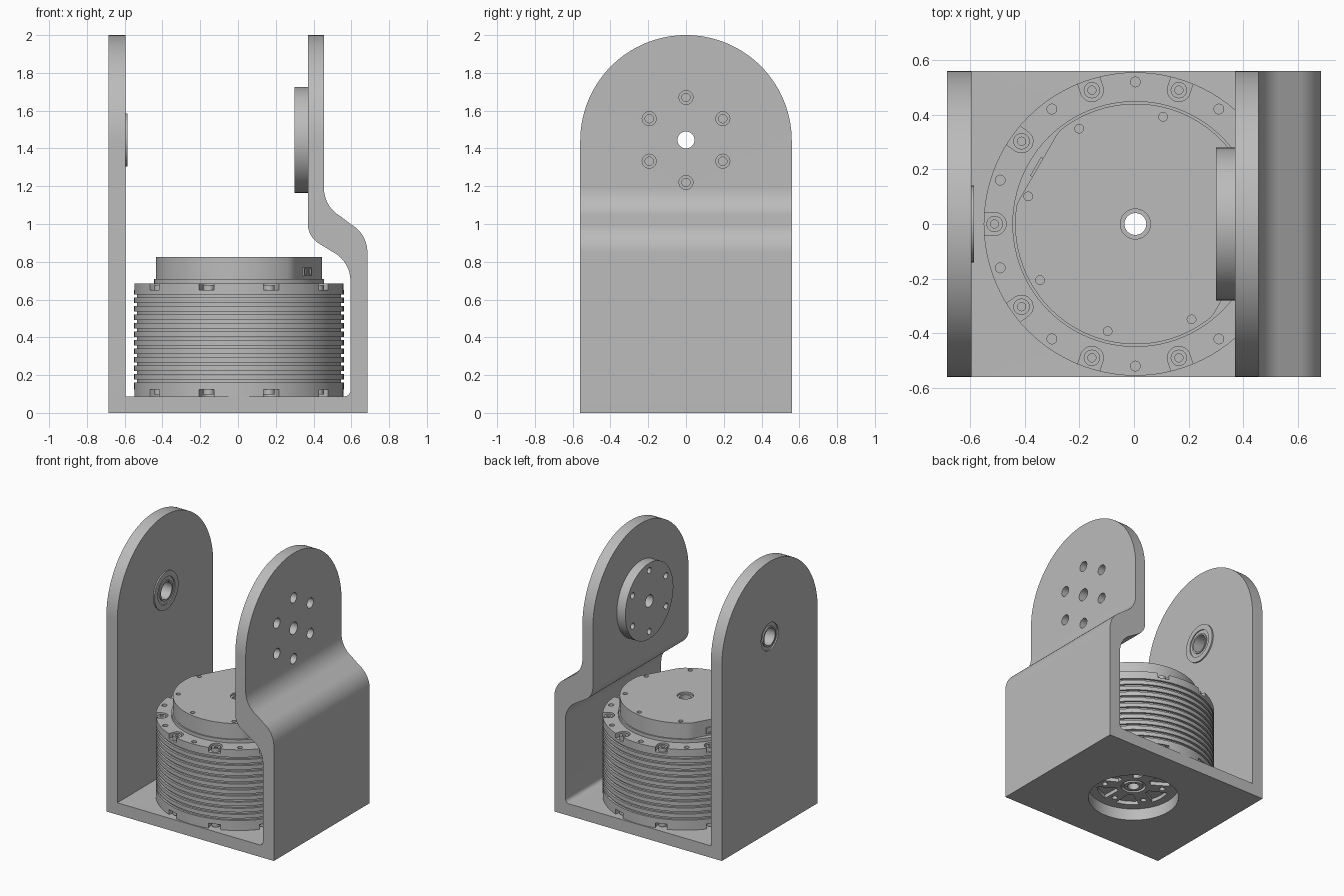
import bpy, bmesh
from math import sin, cos, pi, radians
from mathutils import Matrix

if "Cube" in bpy.data.objects:
    bpy.data.objects.remove(bpy.data.objects["Cube"])

grey = bpy.data.materials.new("machined grey")
grey.use_nodes = True
grey.diffuse_color = (0.5, 0.5, 0.5, 1)
grey.node_tree.nodes["Principled BSDF"].inputs["Base Color"].default_value = (0.5, 0.5, 0.5, 1)

# Local (u, v, w) axes: shapes are drawn in u, v and extended along w
ALONG_Z = Matrix.Identity(4)
ALONG_X = Matrix(((0, 0, 1, 0), (1, 0, 0, 0), (0, 1, 0, 0), (0, 0, 0, 1)))
ALONG_Y = Matrix(((1, 0, 0, 0), (0, 0, 1, 0), (0, 1, 0, 0), (0, 0, 0, 1)))
MOTOR = Matrix.Translation((0.005, 0, 0))
PIVOT = Matrix.Translation((0, 0, 1.445)) @ ALONG_X


def arc(cx, cy, r, a0, a1, n=16):
    angles = [radians(a0 + (a1 - a0) * i / n) for i in range(n + 1)]
    return [(cx + r * cos(a), cy + r * sin(a)) for a in angles]


def circle(cx, cy, r, n=32):
    return arc(cx, cy, r, 0, 360, n)[:-1]


def prism(bm, poly, w0, w1, mat=ALONG_Z):
    low = [bm.verts.new(mat @ Matrix.Translation((u, v, w0)).translation) for u, v in poly]
    high = [bm.verts.new(mat @ Matrix.Translation((u, v, w1)).translation) for u, v in poly]
    bm.faces.new(low)
    bm.faces.new(high[::-1])
    for i in range(len(poly)):
        j = (i + 1) % len(poly)
        bm.faces.new((low[i], high[i], high[j], low[j]))


def lathe(bm, profile, mat=ALONG_Z, n=96):
    """Revolve a closed (radius, w) outline about the w axis."""
    rings = []
    for k in range(n):
        a = 2 * pi * k / n
        rings.append([bm.verts.new(mat @ Matrix.Translation((r * cos(a), r * sin(a), w)).translation)
                      for r, w in profile])
    for k in range(n):
        p, q = rings[k], rings[(k + 1) % n]
        for i in range(len(profile)):
            j = (i + 1) % len(profile)
            if profile[i][0] or profile[j][0]:
                bm.faces.new((p[i], q[i], q[j], p[j]))


def finish(bm, name):
    bmesh.ops.remove_doubles(bm, verts=bm.verts, dist=1e-5)
    bmesh.ops.dissolve_degenerate(bm, edges=bm.edges, dist=1e-6)
    bmesh.ops.recalc_face_normals(bm, faces=bm.faces)
    mesh = bpy.data.meshes.new(name)
    bm.to_mesh(mesh)
    bm.free()
    mesh.materials.append(grey)
    ob = bpy.data.objects.new(name, mesh)
    bpy.context.collection.objects.link(ob)
    return ob


def boolean(ob, bm, operation="DIFFERENCE"):
    cutter = finish(bm, "cutter")
    mod = ob.modifiers.new("cut", "BOOLEAN")
    mod.operation, mod.solver, mod.object = operation, "EXACT", cutter
    bpy.context.view_layer.objects.active = ob
    bpy.ops.object.modifier_apply(modifier=mod.name)
    bpy.data.objects.remove(cutter)


def smooth(ob):
    bpy.ops.object.select_all(action="DESELECT")
    ob.select_set(True)
    bpy.context.view_layer.objects.active = ob
    bpy.ops.object.shade_smooth_by_angle(angle=radians(28))


def turned(degrees):
    return MOTOR @ Matrix.Rotation(radians(degrees), 4, "Z")


# Bracket: U section with a cranked arm, trimmed to a rounded arch
section = [(-0.685, 0), (0.685, 0)]
section += arc(0.515, 0.85, 0.17, 0, 60) + arc(0.625, 1.19, 0.17, 240, 180)
section += [(0.455, 2.1), (0.37, 2.1)]
section += arc(0.49, 1.0, 0.12, 180, 240) + arc(0.425, 0.70, 0.17, 60, 0)
section += arc(0.565, 0.118, 0.03, 0, -90, 8)
section += [(-0.595, 0.088), (-0.595, 2.1), (-0.685, 2.1)]
bm = bmesh.new()
prism(bm, section, -0.6, 0.6, ALONG_Y)
bracket = finish(bm, "bracket")
bm = bmesh.new()
prism(bm, [(-0.56, -0.1), (0.56, -0.1)] + arc(0, 1.44, 0.56, 0, 180, 64), -0.8, 0.8, ALONG_X)
boolean(bracket, bm, "INTERSECT")

# Bracket openings: motor flange, bearing seat, pivot and bolt holes
bolts = [arc(0, 0, 0.225, 30 + 60 * k, 0, 1)[0] for k in range(6)]
bm = bmesh.new()
prism(bm, circle(0.005, 0, 0.31, 64), -0.1, 0.2)
prism(bm, circle(0, 0, 0.11, 48), -0.8, -0.5, PIVOT)
prism(bm, circle(0, 0, 0.045), 0.3, 0.5, PIVOT)
for u, v in bolts:
    prism(bm, circle(u, v, 0.037), 0.3, 0.5, PIVOT)
boolean(bracket, bm)
smooth(bracket)

# Pivot disc on the inside of the cranked arm
bm = bmesh.new()
prism(bm, circle(0, 0, 0.28, 96), 0.30, 0.37, PIVOT)
disc = finish(bm, "pivot_disc")
bm = bmesh.new()
prism(bm, circle(0, 0, 0.045), 0.2, 0.5, PIVOT)
for u, v in bolts:
    prism(bm, circle(u, v, 0.022), 0.2, 0.5, PIVOT)
boolean(disc, bm)
smooth(disc)

# Flanged bearing in the straight arm
bm = bmesh.new()
lathe(bm, [(0.063, -0.685), (0.075, -0.685), (0.075, -0.675), (0.1, -0.675), (0.1, -0.685),
           (0.11, -0.685), (0.11, -0.595), (0.14, -0.595), (0.14, -0.585), (0.1, -0.585),
           (0.1, -0.592), (0.075, -0.592), (0.075, -0.585), (0.063, -0.585)], PIVOT, 64)
smooth(finish(bm, "bearing"))

# Motor body with ring grooves between two flanges
outline = [(0.04, 0.088), (0.555, 0.088)]
for k in range(11):
    z = 0.17 + 0.045 * k
    outline += [(0.555, z - 0.008), (0.54, z - 0.008), (0.54, z + 0.008), (0.555, z + 0.008)]
outline += [(0.555, 0.685), (0.45, 0.685), (0.45, 0.71), (0.04, 0.71)]
bm = bmesh.new()
lathe(bm, outline, MOTOR)
body = finish(bm, "motor_body")

# Screw pockets, flange holes and the slotted output face underneath
pocket = arc(0.515, 0, 0.042, 90, 270, 12) + [(0.6, -0.042), (0.6, 0.042)]
bm = bmesh.new()
for k in range(10):
    for low, high in ((0.65, 0.72), (0.05, 0.125)):
        prism(bm, pocket, low, high, turned(36 * k))
        prism(bm, circle(0.52, 0, 0.018, 16), low, high, turned(36 * k + 18))
for k in range(6):
    prism(bm, arc(0, 0, 0.25, -19, 19, 8) + arc(0, 0, 0.12, 9, -9, 4), 0.05, 0.115, turned(60 * k))
    prism(bm, circle(0.2, 0, 0.02, 16), 0.05, 0.12, turned(60 * k + 30))
lathe(bm, [(0.065, 0.05), (0.085, 0.05), (0.085, 0.11), (0.065, 0.11)], MOTOR, 48)
boolean(body, bm)
smooth(body)

# Socket screws in the pockets
bm = bmesh.new()
for k in range(10):
    for seat, top, socket in ((0.65, 0.678, 0.664), (0.125, 0.097, 0.111)):
        lathe(bm, [(0, seat), (0.03, seat), (0.03, top), (0.015, top), (0.015, socket), (0, socket)],
              turned(36 * k) @ Matrix.Translation((0.515, 0, 0)), 20)
smooth(finish(bm, "flange_screws"))

# Motor cap: round with two opposite flats, bored through
cap_outline = []
for k in range(120):
    a = radians(3 * k)
    r = min(0.44, 0.413 / max(abs(cos(a - radians(150))), 0.1))
    cap_outline.append((r * cos(a), r * sin(a)))
bm = bmesh.new()
prism(bm, cap_outline, 0.71, 0.825, MOTOR)
cap = finish(bm, "motor_cap")
bm = bmesh.new()
lathe(bm, [(0, 0.6), (0.04, 0.6), (0.04, 0.812), (0.055, 0.812), (0.055, 0.9), (0, 0.9)], MOTOR, 48)
for k in range(8):
    prism(bm, circle(0.405, 0, 0.016, 16), 0.80, 0.9, turned(30.5 + 45 * k))
boolean(cap, bm)
smooth(cap)

# Cable sockets on the cap flats
for side, angle in (("front", -30), ("back", 150)):
    bm = bmesh.new()
    at = turned(angle) @ Matrix.Translation((0, 0, 0.748)) @ ALONG_X
    prism(bm, [(-0.04, -0.022), (0.04, -0.022), (0.04, 0.022), (-0.04, 0.022)], 0.40, 0.422, at)
    socket = finish(bm, side + "_cable_socket")
    bm = bmesh.new()
    for u in (-0.017, 0.017):
        prism(bm, [(u - 0.013, -0.014), (u + 0.013, -0.014), (u + 0.013, 0.014), (u - 0.013, 0.014)],
              0.414, 0.43, at)
    boolean(socket, bm)
